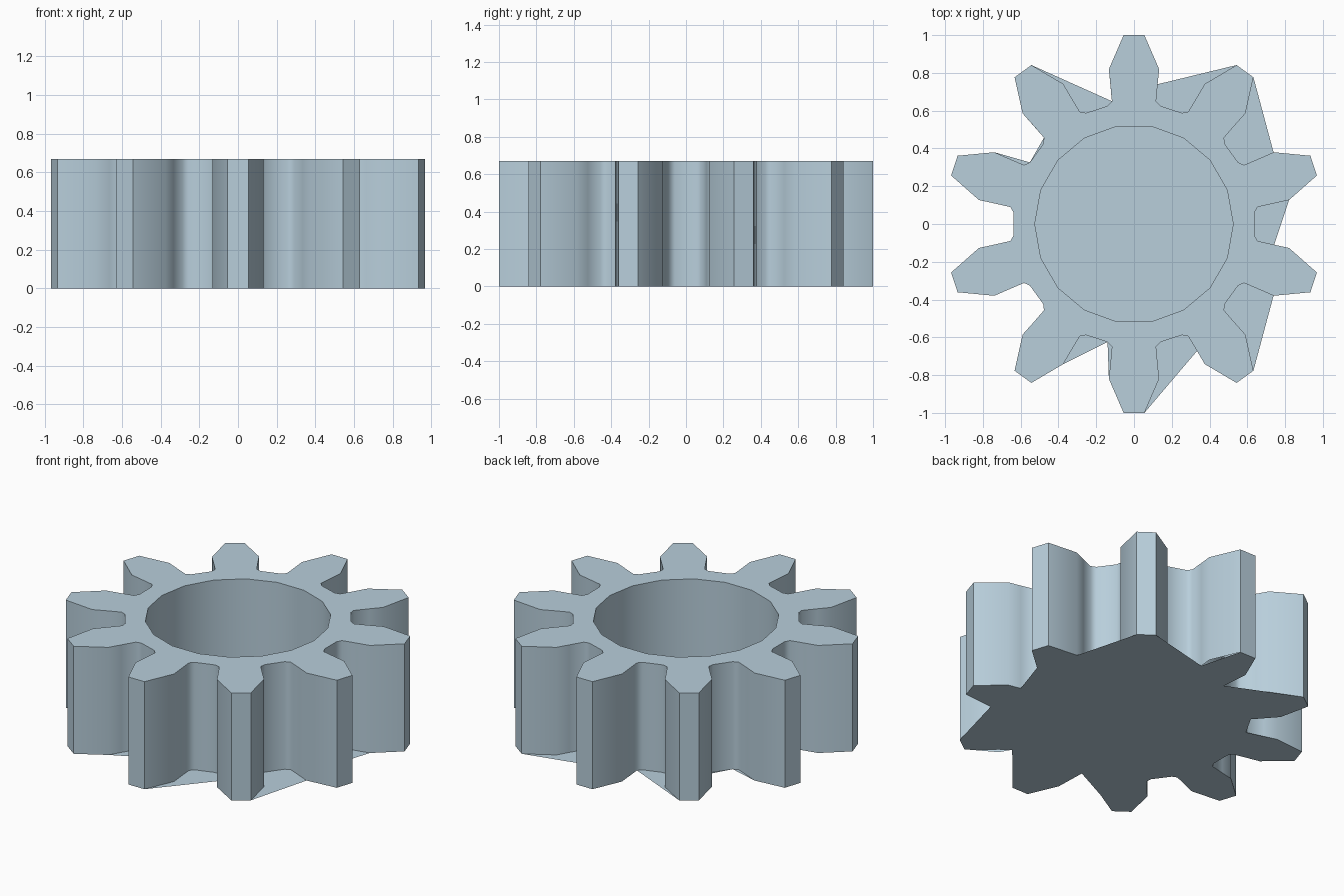
import bpy
import bmesh
from math import radians, sin, cos, pi

HEIGHT, TEETH, BORE, BORE_SIDES = 0.67, 10, 0.525, 18
STEP = 2 * pi / TEETH

cube = bpy.data.objects.get("Cube")
if cube:
    bpy.data.objects.remove(cube, do_unlink=True)

steel = bpy.data.materials.new("pale_blue_steel")
steel.use_nodes = True
steel.diffuse_color = (0.48, 0.62, 0.71, 1)
steel.node_tree.nodes["Principled BSDF"].inputs["Base Color"].default_value = steel.diffuse_color

# Half tooth, as (distance from axis, half width): tip, shoulder, flank, root, fillet
HALF = [(1, 0.055), (0.82, 0.133), (0.74, 0.125), (0.65, 0.117), (0.625, 0.14)]


def tooth_point(angle, along, across):
    return (along * cos(angle) - across * sin(angle),
            along * sin(angle) + across * cos(angle))


def valley(i):
    """Outline from the tip of tooth i down to the root and up to the next tip."""
    a = radians(18) + i * STEP
    return ([tooth_point(a, r, w) for r, w in HALF]
            + [tooth_point(a + STEP, r, -w) for r, w in reversed(HALF)])


def add_object(name, bm):
    mesh = bpy.data.meshes.new(name)
    bm.to_mesh(mesh)
    bm.free()
    obj = bpy.data.objects.new(name, mesh)
    mesh.materials.append(steel)
    bpy.context.collection.objects.link(obj)
    return obj


def loop_edges(bm, verts):
    return [bm.edges.new((v, verts[i - 1])) for i, v in enumerate(verts)]


def wall(bm, points, inward=False):
    """Vertical wall round a closed outline; returns its top edges."""
    low = [bm.verts.new((x, y, 0)) for x, y in points]
    top = [bm.verts.new((x, y, HEIGHT)) for x, y in points]
    for i in range(len(points)):
        quad = [low[i - 1], low[i], top[i], top[i - 1]]
        bm.faces.new(quad[::-1] if inward else quad)
    return [bm.edges.get((top[i - 1], top[i])) for i in range(len(points))]


# Toothed rim, bore and top face
bm = bmesh.new()
outline = [p for i in range(TEETH) for p in valley(i)]
bore = [(BORE * cos(2 * pi * i / BORE_SIDES), BORE * sin(2 * pi * i / BORE_SIDES))
        for i in range(BORE_SIDES)]
rim = wall(bm, outline) + wall(bm, bore, inward=True)
bmesh.ops.triangle_fill(bm, edges=rim, use_beauty=True, normal=(0, 0, 1))
gear = add_object("toothed_ring", bm)

# Base sheet closing the bore, with webs spanning some valleys
KEEP = ["019", "079", "0139", "013589", "0123456789",
        "0123456789", "01589", "079", "089", "01289"]
bm = bmesh.new()
base = [valley(i)[int(k)] for i, keep in enumerate(KEEP) for k in keep]
verts = [bm.verts.new((x, y, 0)) for x, y in base]
bmesh.ops.triangle_fill(bm, edges=loop_edges(bm, verts), use_beauty=True, normal=(0, 0, -1))
add_object("base_sheet", bm)

# Smooth walls, sharp rims
bpy.ops.object.select_all(action="DESELECT")
gear.select_set(True)
bpy.context.view_layer.objects.active = gear
bpy.ops.object.shade_smooth_by_angle(angle=radians(50))
